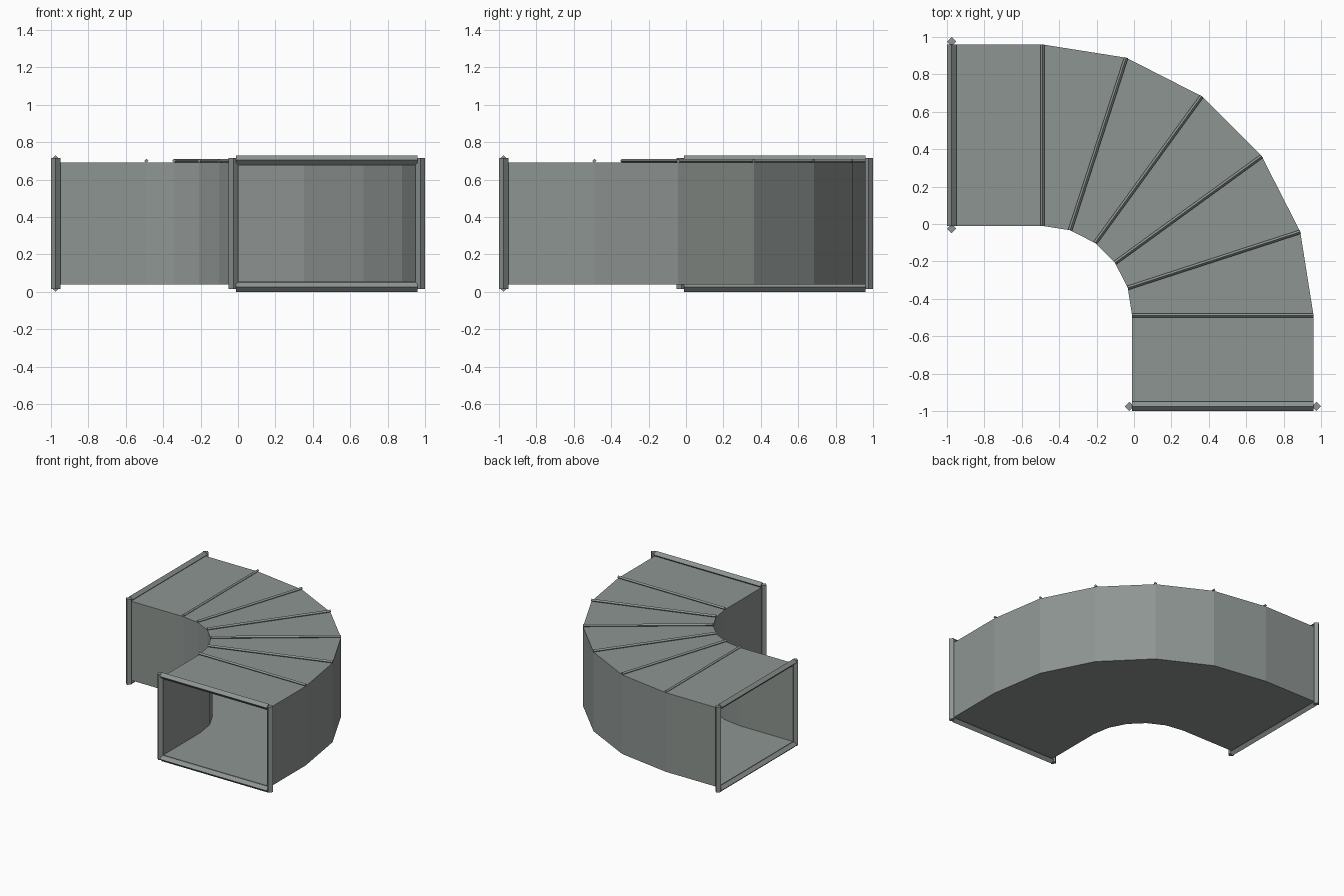
import bpy, bmesh, math
from mathutils import Vector

if "Cube" in bpy.data.objects:
    bpy.data.objects.remove(bpy.data.objects["Cube"])

metal = bpy.data.materials.new("galvanised grey")
metal.diffuse_color = (0.27, 0.30, 0.285, 1)
metal.use_nodes = True
metal.node_tree.nodes["Principled BSDF"].inputs["Base Color"].default_value = metal.diffuse_color

C = -0.49                  # bend centre in x and y
R_IN, R_OUT = 0.48, 1.45   # bend radii
Z0, Z1 = 0.04, 0.69        # duct bottom and top
WALL = 0.014
END = -0.975               # plane of both open ends
STEPS = 5


def finish(name, bm):
    bmesh.ops.recalc_face_normals(bm, faces=bm.faces)
    me = bpy.data.meshes.new(name)
    bm.to_mesh(me)
    bm.free()
    me.materials.append(metal)
    ob = bpy.data.objects.new(name, me)
    bpy.context.collection.objects.link(ob)
    return ob


def on_bend(r, i):
    a = math.radians(90 - 90 * i / STEPS)
    return C + r * math.cos(a), C + r * math.sin(a)


def stations(r):
    """Plan outline at one radius: straight, bend, straight."""
    return [(END, C + r)] + [on_bend(r, i) for i in range(STEPS + 1)] + [(C + r, END)]


def diamond_bar(name, a, b, half):
    """Square bar set on edge, running from a to b."""
    a, b = Vector(a), Vector(b)
    d = (b - a).normalized()
    up = Vector((0, 0, 1)) if abs(d.z) < 0.5 else Vector((1, 0, 0))
    side = d.cross(up)
    bm = bmesh.new()
    rings = [[bm.verts.new(p + o * half) for o in (up, side, -up, -side)] for p in (a, b)]
    for i in range(4):
        j = (i + 1) % 4
        bm.faces.new((rings[0][i], rings[0][j], rings[1][j], rings[1][i]))
    bm.faces.new(rings[0])
    bm.faces.new(rings[1])
    finish(name, bm)


# Hollow duct: outer and inner rectangular skins joined at the ends
bm = bmesh.new()
skins = []
for t in (0, WALL):
    inner, outer = stations(R_IN + t), stations(R_OUT - t)
    skins.append([[bm.verts.new((*p, z)) for p, z in
                   ((i, Z0 + t), (o, Z0 + t), (o, Z1 - t), (i, Z1 - t))]
                  for i, o in zip(inner, outer)])
for skin in skins:
    for r0, r1 in zip(skin, skin[1:]):
        for k in range(4):
            j = (k + 1) % 4
            bm.faces.new((r0[k], r0[j], r1[j], r1[k]))
for e in (0, -1):
    for k in range(4):
        j = (k + 1) % 4
        bm.faces.new((skins[0][e][k], skins[0][e][j], skins[1][e][j], skins[1][e][k]))
finish("duct_elbow", bm)

# Seam ribs across the top of the bend
for i in range(STEPS + 1):
    diamond_bar(f"seam_rib_{i + 1}", (*on_bend(R_IN, i), 0.70),
                (*on_bend(R_OUT, i), 0.70), 0.011)

# Flange frames around both open ends
lo, hi, gap = C + R_IN, C + R_OUT, 0.015
for label, place in (("left", lambda u, z: (END, u, z)), ("front", lambda u, z: (u, END, z))):
    for part, z in (("bottom", Z0 - gap), ("top", Z1 + gap)):
        diamond_bar(f"{label}_flange_{part}", place(lo, z), place(hi, z), 0.025)
    for part, u in (("inner", lo - gap), ("outer", hi + gap)):
        diamond_bar(f"{label}_flange_{part}", place(u, 0.015), place(u, 0.715), 0.025)
